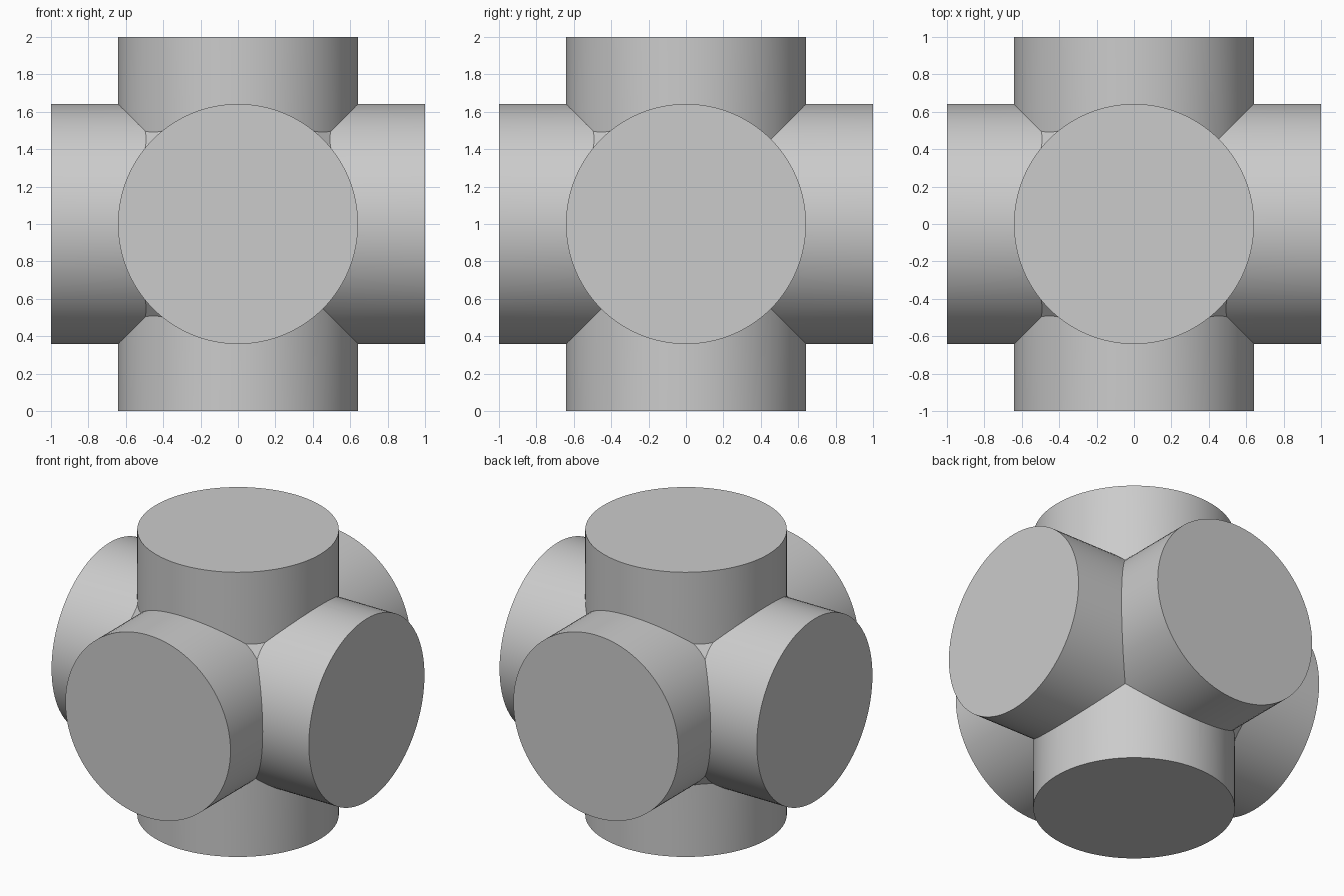
import bpy
from mathutils import Vector

cube = bpy.data.objects.get("Cube")
if cube:
    bpy.data.objects.remove(cube, do_unlink=True)

RADIUS = 0.642
CENTRE = Vector((0, 0, 1))

grey = bpy.data.materials.new("plain grey")
grey.use_nodes = True
colour = (0.6, 0.6, 0.6, 1)
grey.diffuse_color = colour
grey.node_tree.nodes["Principled BSDF"].inputs["Base Color"].default_value = colour


def rod(name, start, end, radius, sides):
    """Solid cylinder between two points."""
    axis = end - start
    bpy.ops.mesh.primitive_cylinder_add(
        vertices=sides, radius=radius, depth=axis.length,
        location=(start + end) / 2,
        rotation=axis.to_track_quat("Z", "Y").to_euler())
    obj = bpy.context.object
    obj.name = name
    obj.data.materials.append(grey)
    return obj


# Three crossing pipes, one along each axis
pipes = []
for name, axis in (("upright_pipe", Vector((0, 0, 1))),
                   ("side_pipe", Vector((1, 0, 0))),
                   ("front_back_pipe", Vector((0, 1, 0)))):
    pipes.append(rod(name, CENTRE - axis, CENTRE + axis, RADIUS, 96))

# Small flat fillets in the softened corners where three pipes meet
plugs = []
for corner in ((1, -1, 1), (-1, -1, 1), (-1, -1, -1), (-1, 1, 1), (-1, 1, -1)):
    tip = Vector(corner).normalized() * 0.808
    plugs.append(rod("corner_fillet", CENTRE + tip * 0.5, CENTRE + tip, 0.2, 24))

# Weld everything into one solid junction
junction = pipes[0]
junction.name = "pipe_junction"
bpy.context.view_layer.objects.active = junction
for part in pipes[1:] + plugs:
    union = junction.modifiers.new("weld", "BOOLEAN")
    union.operation = "UNION"
    union.solver = "EXACT"
    union.object = part
    bpy.ops.object.modifier_apply(modifier=union.name)
    bpy.data.objects.remove(part, do_unlink=True)

# Smooth round walls, crisp rims and seams
bpy.ops.object.select_all(action="DESELECT")
junction.select_set(True)
bpy.ops.object.shade_smooth_by_angle(angle=0.35)
